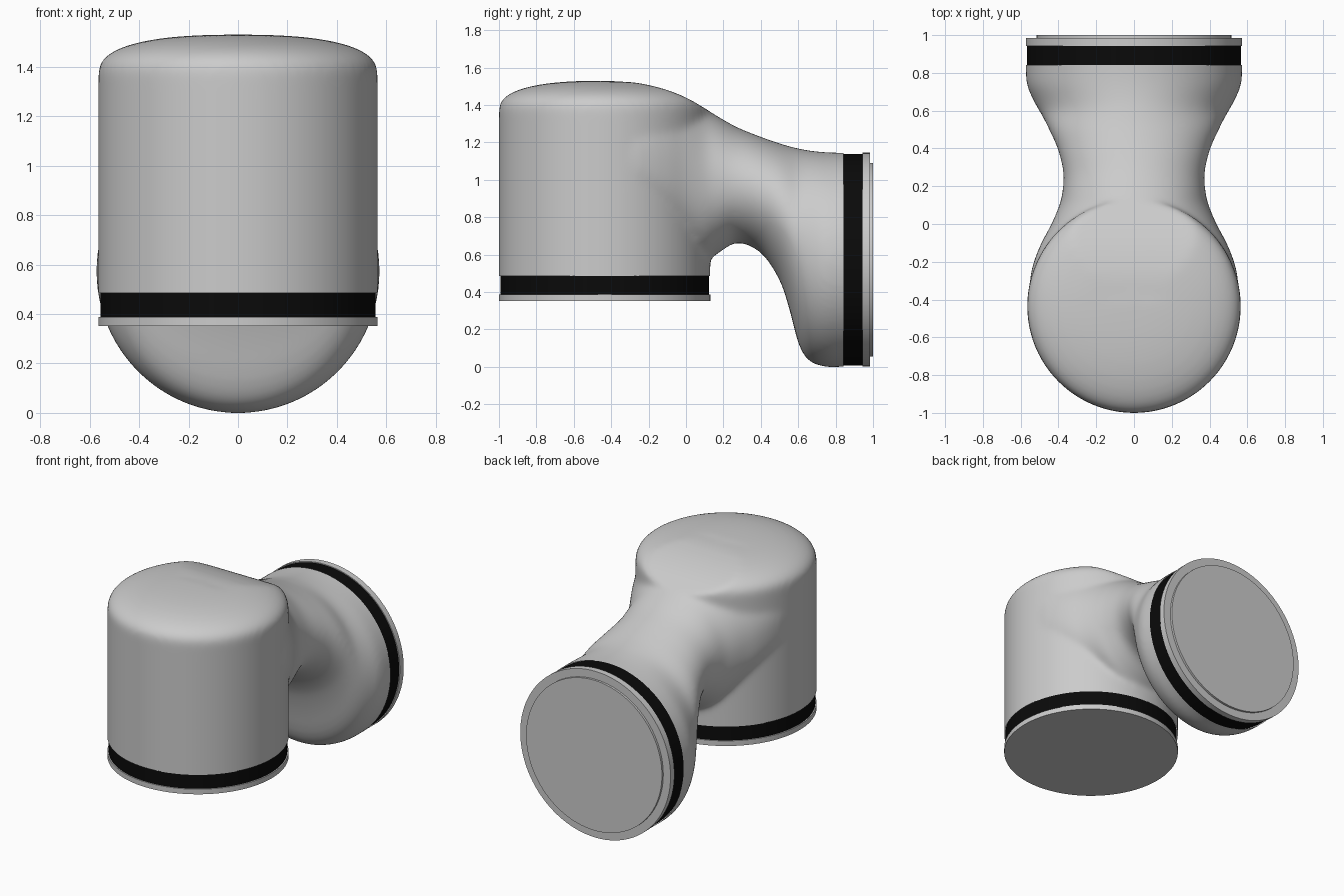
import bpy, bmesh
from math import sin, cos, pi, radians
from mathutils import Matrix, Vector

if "Cube" in bpy.data.objects:
    bpy.data.objects.remove(bpy.data.objects["Cube"])

R1, CY = 0.565, -0.435      # vertical barrel radius and centre
R2, CZ = 0.572, 0.573       # horizontal barrel radius and centre
SEG = 96

# stations along y: y, top z, bottom z, half width, section exponent
NECK = [(-0.45, 1.525, 0.75, 0.535, 2.6), (-0.30, 1.523, 0.72, 0.55, 2.5),
        (-0.20, 1.507, 0.70, 0.53, 2.4), (-0.10, 1.48, 0.65, 0.49, 2.3),
        (0.00, 1.44, 0.60, 0.437, 2.2), (0.10, 1.383, 0.56, 0.395, 2.1),
        (0.16, 1.345, 0.60, 0.38, 2.1), (0.27, 1.283, 0.662, 0.374, 2),
        (0.40, 1.23, 0.61, 0.405, 2), (0.50, 1.195, 0.465, 0.45, 2),
        (0.55, 1.18, 0.32, 0.475, 2), (0.60, 1.168, 0.13, 0.502, 2),
        (0.65, 1.158, 0.04, 0.53, 2), (0.74, 1.148, 0.002, 0.567, 2),
        (0.84, 1.145, 0.001, 0.572, 2), (0.95, 1.145, 0.001, 0.572, 2)]


def slope(i, k):
    a, b = NECK[max(i - 1, 0)], NECK[min(i + 1, len(NECK) - 1)]
    return (b[k] - a[k]) / (b[0] - a[0])


def station(y, k):
    """Smooth interpolation of column k of the neck table."""
    i = 0
    while i < len(NECK) - 2 and y > NECK[i + 1][0]:
        i += 1
    a, b = NECK[i], NECK[i + 1]
    h = b[0] - a[0]
    t = (y - a[0]) / h
    return ((2*t**3 - 3*t*t + 1) * a[k] + (t**3 - 2*t*t + t) * h * slope(i, k)
            + (3*t*t - 2*t**3) * b[k] + (t**3 - t*t) * h * slope(i + 1, k))


def skin(bm, rings):
    """Closed tube through a list of point rings."""
    loops = [[bm.verts.new(p) for p in ring] for ring in rings]
    faces = [bm.faces.new(loops[0]), bm.faces.new(loops[-1])]
    for a, b in zip(loops, loops[1:]):
        for i in range(len(a)):
            j = (i + 1) % len(a)
            faces.append(bm.faces.new((a[i], a[j], b[j], b[i])))
    bmesh.ops.recalc_face_normals(bm, faces=faces)


def spow(v, e):
    return abs(v) ** e * (1 if v >= 0 else -1)


angles = [2 * pi * i / SEG for i in range(SEG)]
bm = bmesh.new()

# domed vertical barrel, its top sloping down into the neck
profile = [(R1, 0.37)]
for i in range(20):
    a = pi / 2 * i / 19.2
    profile.append((R1 * cos(a) ** 0.8, 1.37 + 0.16 * sin(a) ** 0.8))
rings = []
for r, z in profile:
    ring = []
    for a in angles:
        y = CY + r * sin(a)
        ring.append((r * cos(a), y, min(z, station(y, 1)) if y > -0.4 else z))
    rings.append(ring)
skin(bm, rings)

# neck flaring into the horizontal barrel
rings = []
for s in range(81):
    y = -0.45 + 1.4 * s / 80
    top, bot, w, n = (station(y, k) for k in (1, 2, 3, 4))
    rings.append([(w * spow(cos(a), 2 / n), y,
                   (top + bot) / 2 + (top - bot) / 2 * spow(sin(a), 2 / n)) for a in angles])
skin(bm, rings)

mesh = bpy.data.meshes.new("elbow_housing")
bm.to_mesh(mesh)
bm.free()
housing = bpy.data.objects.new("elbow_housing", mesh)
bpy.context.collection.objects.link(housing)

# fuse and blend the two shapes
rem = housing.modifiers.new("fuse", 'REMESH')
rem.mode = 'VOXEL'
rem.voxel_size = 0.015
smo = housing.modifiers.new("blend", 'SMOOTH')
smo.factor = 0.5
smo.iterations = 18
deps = bpy.context.evaluated_depsgraph_get()
fused = bpy.data.meshes.new_from_object(housing.evaluated_get(deps))
housing.modifiers.clear()
housing.data = fused

# trim both mouths cleanly
bm = bmesh.new()
bm.from_mesh(fused)


def trim(co, no, test):
    faces = [f for f in bm.faces if test(f.calc_center_median())]
    geom = set(faces)
    for f in faces:
        geom.update(f.edges)
        geom.update(f.verts)
    bmesh.ops.bisect_plane(bm, geom=list(geom), plane_co=co, plane_no=no, clear_outer=True)


trim(Vector((0, 0, 0.485)), Vector((0, 0, -1)), lambda c: c.y < 0.2 and c.z < 0.56)
trim(Vector((0, 0.842, 0)), Vector((0, 1, 0)), lambda c: c.y > 0.7)
bm.to_mesh(fused)
bm.free()
for p in fused.polygons:
    p.use_smooth = True

black = bpy.data.materials.new("black_rubber")
black.diffuse_color = (0.003, 0.003, 0.003, 1)
black.use_nodes = True
black.node_tree.nodes["Principled BSDF"].inputs["Base Color"].default_value = black.diffuse_color


def disc(name, radius, lo, hi, sideways=False, mat=None):
    """Short cylinder on the vertical or the horizontal barrel axis."""
    b = bmesh.new()
    mid = (lo + hi) / 2
    if sideways:
        m = Matrix.Translation((0, mid, CZ)) @ Matrix.Rotation(radians(90), 4, 'X')
    else:
        m = Matrix.Translation((0, CY, mid))
    bmesh.ops.create_cone(b, cap_ends=True, segments=SEG, radius1=radius,
                          radius2=radius, depth=hi - lo, matrix=m)
    me = bpy.data.meshes.new(name)
    b.to_mesh(me)
    b.free()
    ob = bpy.data.objects.new(name, me)
    bpy.context.collection.objects.link(ob)
    if mat:
        me.materials.append(mat)
    bpy.ops.object.select_all(action='DESELECT')
    ob.select_set(True)
    bpy.context.view_layer.objects.active = ob
    bpy.ops.object.shade_smooth_by_angle(angle=radians(35))


# seals, flanges and end plate
disc("lower_seal", 0.557, 0.385, 0.50, mat=black)
disc("lower_flange", R1, 0.352, 0.387)
disc("rear_seal", 0.566, 0.825, 0.945, True, black)
disc("rear_flange", R2, 0.943, 0.985, True)
disc("rear_plate", 0.517, 0.98, 1.0, True)
